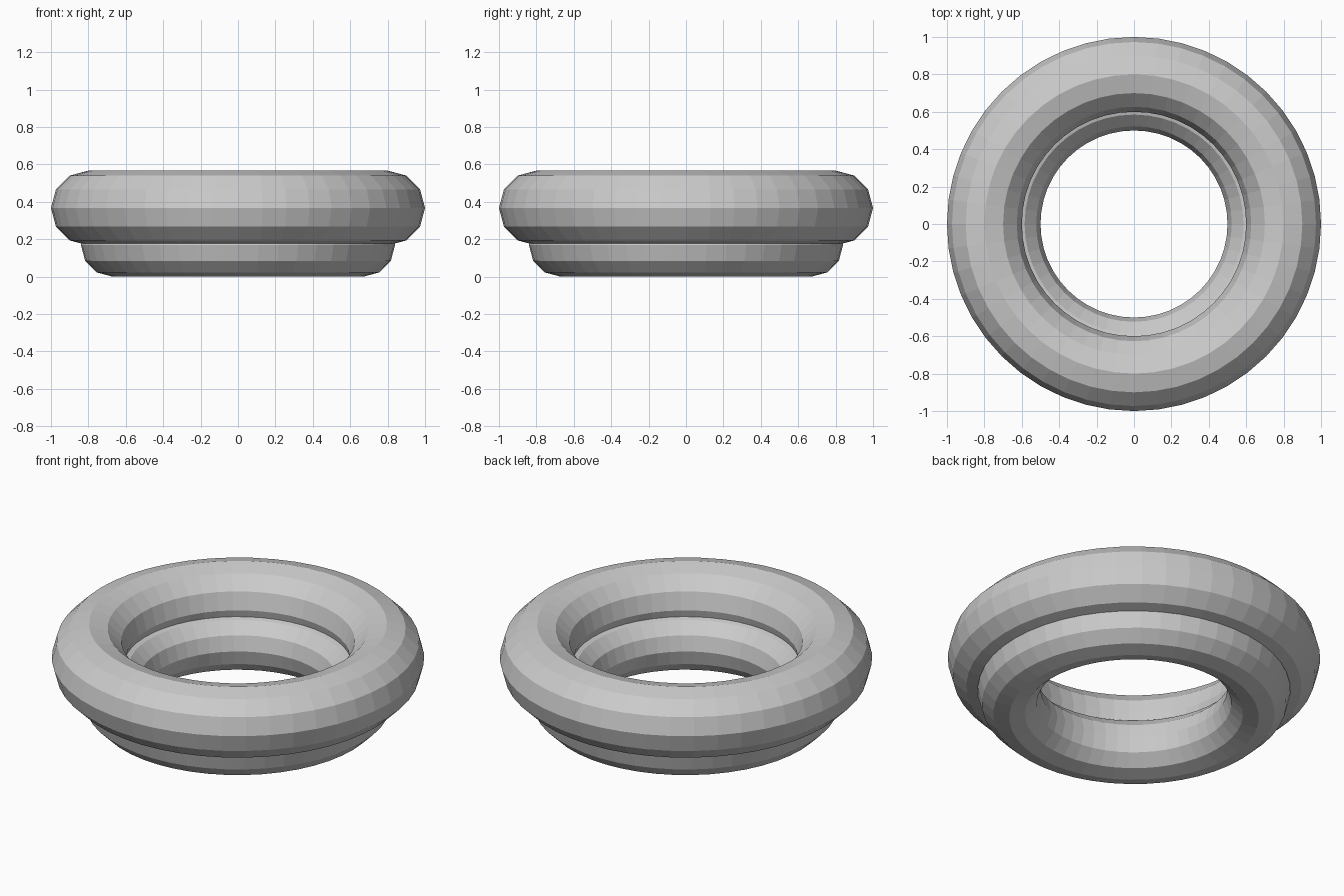
import bpy

if "Cube" in bpy.data.objects:
    bpy.data.objects.remove(bpy.data.objects["Cube"])


def ring(name, major, minor, z):
    bpy.ops.mesh.primitive_torus_add(
        major_segments=48, minor_segments=12,
        major_radius=major, minor_radius=minor, location=(0, 0, z))
    obj = bpy.context.object
    obj.name = name
    obj.data.name = name
    return obj


# Smaller ring resting on the ground
ring("lower_ring", 0.67, 0.17, 0.17)

# Larger ring sunk onto the lower one
ring("upper_ring", 0.80, 0.20, 0.367)
